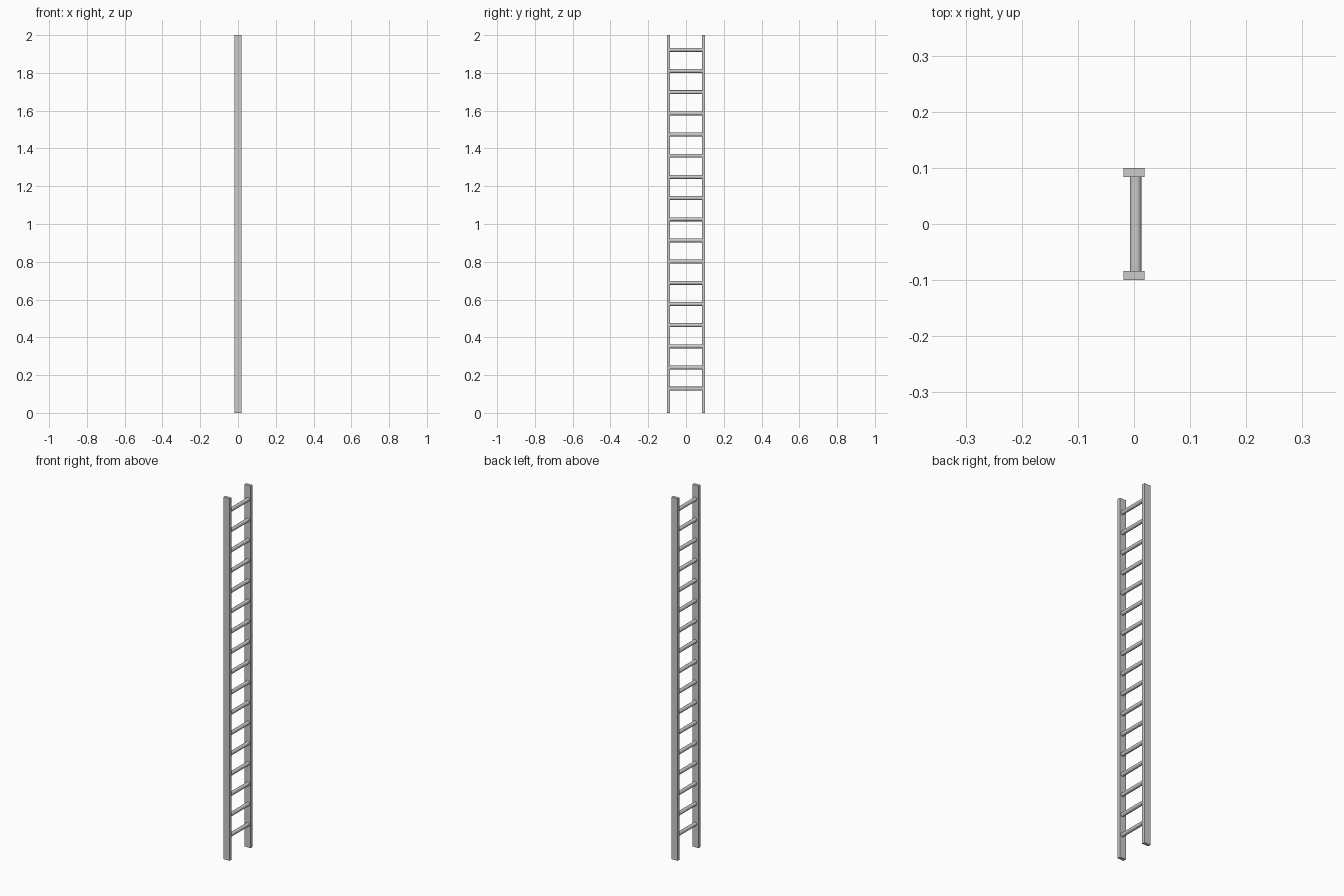
import bpy, math

if "Cube" in bpy.data.objects:
    bpy.data.objects.remove(bpy.data.objects["Cube"])

RAIL_X, RAIL_T, HEIGHT = 0.038, 0.0165, 2.0
HALF_W = 0.1
RUNGS, Z_LOW, Z_HIGH = 17, 0.128, 1.922


def rail(name, side):
    bpy.ops.mesh.primitive_cube_add(
        size=1, location=(0, side * (HALF_W - RAIL_T / 2), HEIGHT / 2))
    ob = bpy.context.object
    ob.name = name
    ob.scale = (RAIL_X, RAIL_T, HEIGHT)
    bpy.ops.object.transform_apply(location=False, rotation=False, scale=True)


def rung(i):
    z = Z_LOW + (Z_HIGH - Z_LOW) * i / (RUNGS - 1)
    # ends sit slightly inside the rails
    bpy.ops.mesh.primitive_cylinder_add(
        vertices=24, radius=0.0105, depth=2 * (HALF_W - RAIL_T) + 0.006,
        location=(0.003, 0, z), rotation=(math.pi / 2, 0, 0))
    bpy.context.object.name = f"rung_{i + 1}"
    bpy.ops.object.shade_smooth_by_angle(angle=math.radians(40))


# two side rails
rail("front_rail", -1)
rail("back_rail", 1)

# evenly spaced round rungs
for i in range(RUNGS):
    rung(i)
